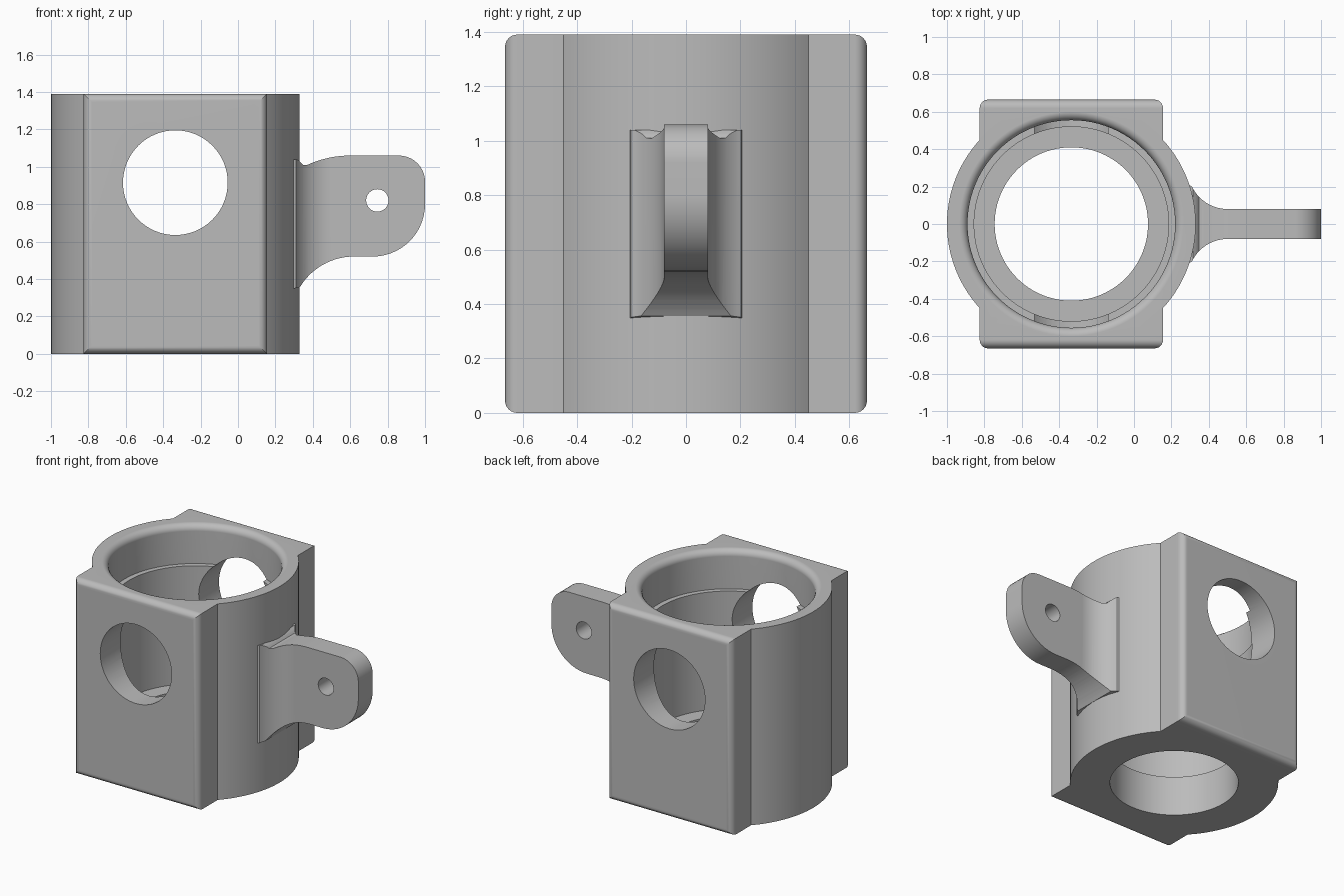
import bpy, bmesh
from math import sin, cos, radians, pi
from mathutils import Matrix, Vector

cube = bpy.data.objects.get("Cube")
if cube:
    bpy.data.objects.remove(cube)

CX, R, H = -0.335, 0.665, 1.39      # barrel axis, outer radius, height
BLOCK_HALF, ROUND = 0.49, 0.045

grey = bpy.data.materials.new("plain_grey")
grey.use_nodes = True
grey.diffuse_color = (0.5, 0.5, 0.5, 1)
grey.node_tree.nodes["Principled BSDF"].inputs["Base Color"].default_value = (0.5, 0.5, 0.5, 1)


def add(name, bm):
    bmesh.ops.recalc_face_normals(bm, faces=bm.faces)
    mesh = bpy.data.meshes.new(name)
    bm.to_mesh(mesh)
    bm.free()
    mesh.materials.append(grey)
    obj = bpy.data.objects.new(name, mesh)
    bpy.context.collection.objects.link(obj)
    return obj


def arc(cx, cy, r, a, b, n):
    angles = [radians(a + (b - a) * i / n) for i in range(n + 1)]
    return [(cx + r * cos(t), cy + r * sin(t)) for t in angles]


def prism(name, outline, lo, hi, axis="z"):
    """Extrude an outline along z (outline in x, y) or along y (outline in x, z)."""
    place = (lambda u, v, w: (u, v, w)) if axis == "z" else (lambda u, v, w: (u, w, v))
    bm = bmesh.new()
    face = bm.faces.new([bm.verts.new(place(u, v, lo)) for u, v in outline])
    new = bmesh.ops.extrude_face_region(bm, geom=[face])["geom"]
    verts = [e for e in new if isinstance(e, bmesh.types.BMVert)]
    bmesh.ops.translate(bm, verts=verts, vec=place(0, 0, hi - lo))
    return add(name, bm)


def revolve(name, profile, x, steps):
    bm = bmesh.new()
    verts = [bm.verts.new((x + r, 0, z)) for r, z in profile]
    edges = [bm.edges.new(pair) for pair in zip(verts, verts[1:])]
    bmesh.ops.spin(bm, geom=verts + edges, cent=(x, 0, 0), axis=(0, 0, 1),
                   angle=2 * pi, steps=steps)
    bmesh.ops.remove_doubles(bm, verts=bm.verts, dist=1e-5)
    return add(name, bm)


def combine(obj, tool, operation):
    tool.hide_render = True
    mod = obj.modifiers.new("combine", "BOOLEAN")
    mod.object, mod.operation, mod.solver = tool, operation, "EXACT"
    bpy.context.view_layer.objects.active = obj
    bpy.ops.object.modifier_apply(modifier=mod.name)
    bpy.data.objects.remove(tool)


def finish(obj):
    bpy.ops.object.select_all(action="DESELECT")
    obj.select_set(True)
    bpy.context.view_layer.objects.active = obj
    bpy.ops.object.shade_smooth_by_angle(angle=radians(30))
    obj.modifiers.new("clean_shading", "WEIGHTED_NORMAL").keep_sharp = True


# Block with rounded front and back borders
bm = bmesh.new()
size = Matrix.Diagonal((2 * BLOCK_HALF, 2 * R, H, 1))
bmesh.ops.create_cube(bm, size=1, matrix=Matrix.Translation((CX, 0, H / 2)) @ size)
rims = [e for e in bm.edges if abs(e.verts[0].co.y - e.verts[1].co.y) < 0.01]
bmesh.ops.bevel(bm, geom=rims, offset=ROUND, segments=6, profile=0.5, affect="EDGES")
housing = add("housing", bm)

# Round sides of the barrel
sides = arc(CX, 0, R, -56, 56, 36) + arc(CX, 0, R, 124, 236, 36)
combine(housing, prism("barrel_sides", sides, 0, H), "UNION")

# Stepped bore with a rounded mouth
bore = [(0, -0.1), (0.41, -0.1), (0.41, 0.28), (0.52, 0.28), (0.52, 1.115), (0.555, 1.115)]
bore += arc(0.555 + ROUND, H - ROUND, ROUND, 180, 90, 6)
bore += [(0.6, 1.5), (0, 1.5)]
combine(housing, revolve("bore_cutter", bore, CX, 96), "DIFFERENCE")

# Round window through front and back
window = arc(CX, 0.915, 0.28, 0, 360, 64)[:-1]
combine(housing, prism("window_cutter", window, -1, 1, "y"), "DIFFERENCE")
finish(housing)

# Side lug: elevation profile trimmed by a flared plan
elevation = [(0.26, 0.34)]
elevation += arc(0.62, 0.183, 0.337, 149, 90, 14)
elevation += arc(0.72, 0.80, 0.28, -90, 0, 14)
elevation += arc(0.86, 0.92, 0.14, 0, 90, 10)
elevation += arc(0.60, 0.51, 0.55, 90, 115, 10)
elevation += [(0.347, 1.01), (0.334, 1.025), (0.315, 1.04), (0.26, 1.04)]
lug = prism("side_lug", elevation, -0.4, 0.4, "y")

flare = [(0.26, 0.22)] + arc(0.50, 0.29, 0.21, 205, 270, 14) + [(1.1, 0.08)]
plan = flare + [(x, -y) for x, y in reversed(flare)]
combine(lug, prism("lug_plan", plan, 0.1, 1.3), "INTERSECT")

# Pin hole in the lug
pin = arc(0.745, 0.82, 0.06, 0, 360, 32)[:-1]
combine(lug, prism("pin_cutter", pin, -1, 1, "y"), "DIFFERENCE")
finish(lug)
